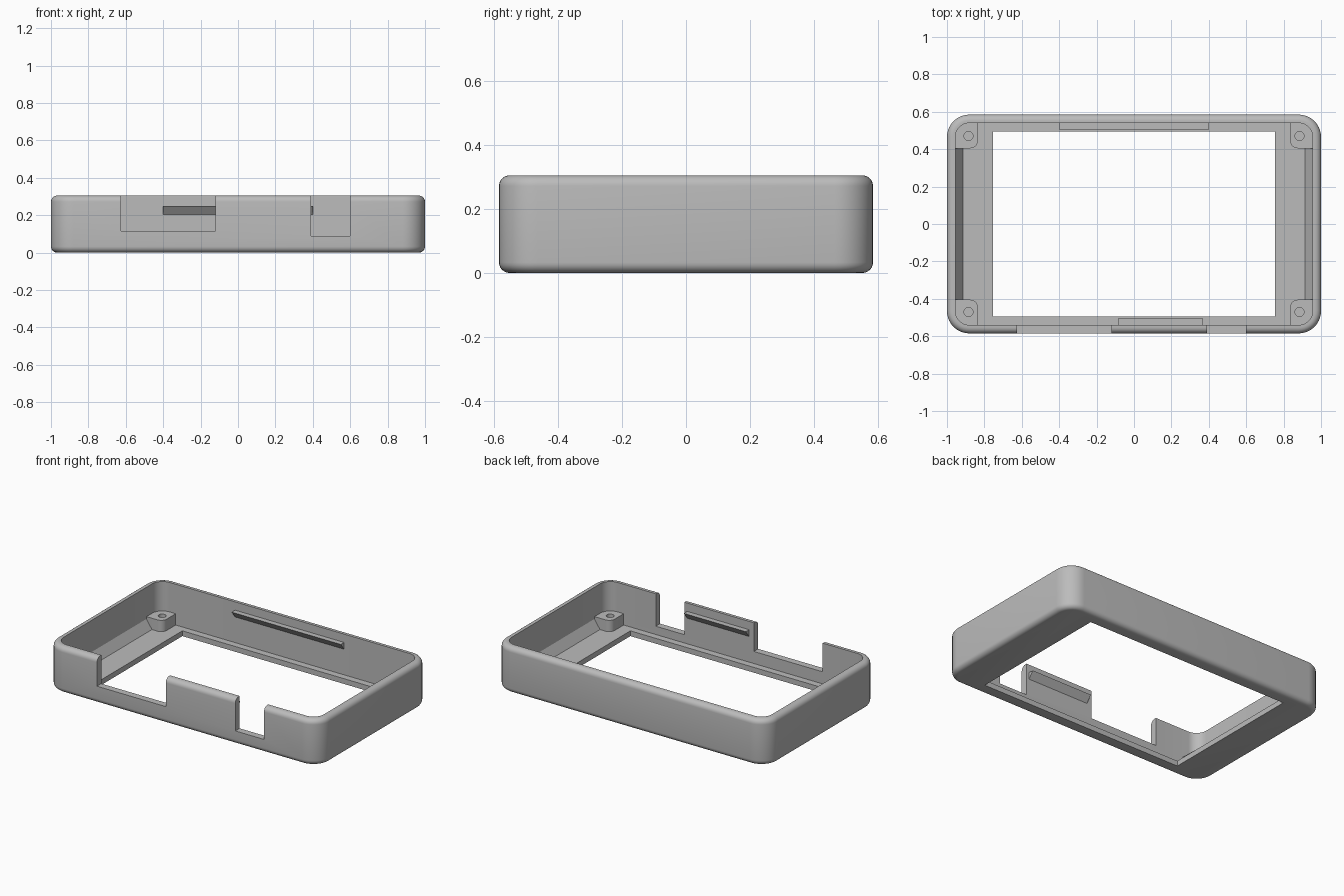
import bpy, bmesh
from math import cos, sin, pi

if "Cube" in bpy.data.objects:
    bpy.data.objects.remove(bpy.data.objects["Cube"])

grey = bpy.data.materials.new("plain_grey")
grey.use_nodes = True
grey.diffuse_color = (0.5, 0.5, 0.5, 1)
grey.node_tree.nodes["Principled BSDF"].inputs["Base Color"].default_value = (0.5, 0.5, 0.5, 1)

HALF_X, HALF_Y, HEIGHT = 1.0, 0.585, 0.305
WALL, FLOOR, CORNER, EDGE = 0.045, 0.035, 0.12, 0.033
POST_TOP = 0.11


def arc(cx, cy, r, start, steps=10):
    """Quarter circle, counter-clockwise from a start angle."""
    return [(cx + r * cos(start + pi / 2 * i / steps),
             cy + r * sin(start + pi / 2 * i / steps)) for i in range(steps + 1)]


def rounded_rect(hx, hy, r):
    x, y = hx - r, hy - r
    return (arc(x, y, r, 0) + arc(-x, y, r, pi / 2)
            + arc(-x, -y, r, pi) + arc(x, -y, r, 3 * pi / 2))


def loft(name, rings):
    """Solid skinned through rings of equal point count."""
    bm = bmesh.new()
    loops = [[bm.verts.new(p) for p in ring] for ring in rings]
    for a, b in zip(loops, loops[1:]):
        for i in range(len(a)):
            j = (i + 1) % len(a)
            bm.faces.new((a[i], a[j], b[j], b[i]))
    bm.faces.new(loops[0])
    bm.faces.new(loops[-1])
    bmesh.ops.recalc_face_normals(bm, faces=bm.faces)
    mesh = bpy.data.meshes.new(name)
    bm.to_mesh(mesh)
    bm.free()
    obj = bpy.data.objects.new(name, mesh)
    bpy.context.collection.objects.link(obj)
    mesh.materials.append(grey)
    return obj


def prism(name, outline, low, high, axis="z"):
    """Extrude an outline along an axis; outline gives the other two coordinates."""
    place = {"x": lambda a, b, t: (t, a, b),
             "y": lambda a, b, t: (a, t, b),
             "z": lambda a, b, t: (a, b, t)}[axis]
    return loft(name, [[place(a, b, t) for a, b in outline] for t in (low, high)])


def rect(x0, x1, y0, y1):
    return [(x0, y0), (x1, y0), (x1, y1), (x0, y1)]


def cut(obj, cutter):
    cutter.hide_render = True
    mod = obj.modifiers.new("cut", "BOOLEAN")
    mod.operation, mod.solver, mod.object = "DIFFERENCE", "EXACT", cutter
    bpy.context.view_layer.objects.active = obj
    bpy.ops.object.modifier_apply(modifier=mod.name)
    bpy.data.objects.remove(cutter)


def smooth(obj):
    bpy.ops.object.select_all(action="DESELECT")
    obj.select_set(True)
    bpy.context.view_layer.objects.active = obj
    bpy.ops.object.shade_smooth_by_angle(angle=pi / 6)


# Outer shell with rounded top and bottom edges
rings = []
quarter = [pi / 2 * i / 6 for i in range(7)]
levels = [(EDGE * (1 - sin(t)), EDGE * (1 - cos(t))) for t in quarter]
levels += [(d, HEIGHT - z) for d, z in reversed(levels)]
for d, z in levels:
    outline = rounded_rect(HALF_X - d, HALF_Y - d, CORNER - d)
    rings.append([(x, y, z) for x, y in outline])
case = loft("case_shell", rings)

# Hollow interior, floor window and front connector openings
INNER_X, INNER_Y = HALF_X - WALL, HALF_Y - WALL
cut(case, prism("cavity", rounded_rect(INNER_X, INNER_Y, CORNER - WALL), FLOOR, 1))
cut(case, prism("window", rect(-0.755, 0.755, -0.495, 0.495), -1, 1))
cut(case, prism("wide_port", rect(-0.625, -0.12, -0.7, -0.52), 0.115, 1))
cut(case, prism("narrow_port", rect(0.39, 0.6, -0.7, -0.52), 0.09, 1))
smooth(case)

# Corner screw posts with blind holes
for sx, side in ((1, "left"), (-1, "right")):
    for sy, end in ((1, "back"), (-1, "front")):
        x0, y0, r = 0.835, 0.405, 0.04
        x1, y1 = INNER_X + 0.002, INNER_Y + 0.002
        shape = arc(x0 + r, y0 + r, r, pi) + [(x1, y0), (x1, y1), (x0, y1)]
        post = prism(f"{end}_{side}_post", [(sx * x, sy * y) for x, y in shape],
                     FLOOR - 0.005, POST_TOP)
        hole = [(sx * 0.885 + x, sy * 0.47 + y) for x, y in rounded_rect(0.024, 0.024, 0.0239)]
        cut(post, prism("hole", hole, FLOOR + 0.005, 1))
        smooth(post)

    # Sloped fillet along the foot of each side wall
    foot = [(sx * (INNER_X + 0.003), FLOOR - 0.003), (sx * 0.915, FLOOR - 0.003),
            (sx * 0.915, FLOOR), (sx * INNER_X, FLOOR + 0.06),
            (sx * (INNER_X + 0.003), FLOOR + 0.06)]
    prism(f"{side}_wall_fillet", foot, -0.41, 0.41, "y")

# Snap ridges, flat on top and sloped beneath
for name, sy, x0, x1 in (("back_snap_ridge", 1, -0.4, 0.4),
                         ("front_snap_ridge", -1, -0.085, 0.37)):
    wedge = [(sy * (INNER_Y + 0.003), 0.25), (sy * (INNER_Y - 0.035), 0.25),
             (sy * INNER_Y, 0.205), (sy * (INNER_Y + 0.003), 0.205)]
    prism(name, wedge, x0, x1, "x")
